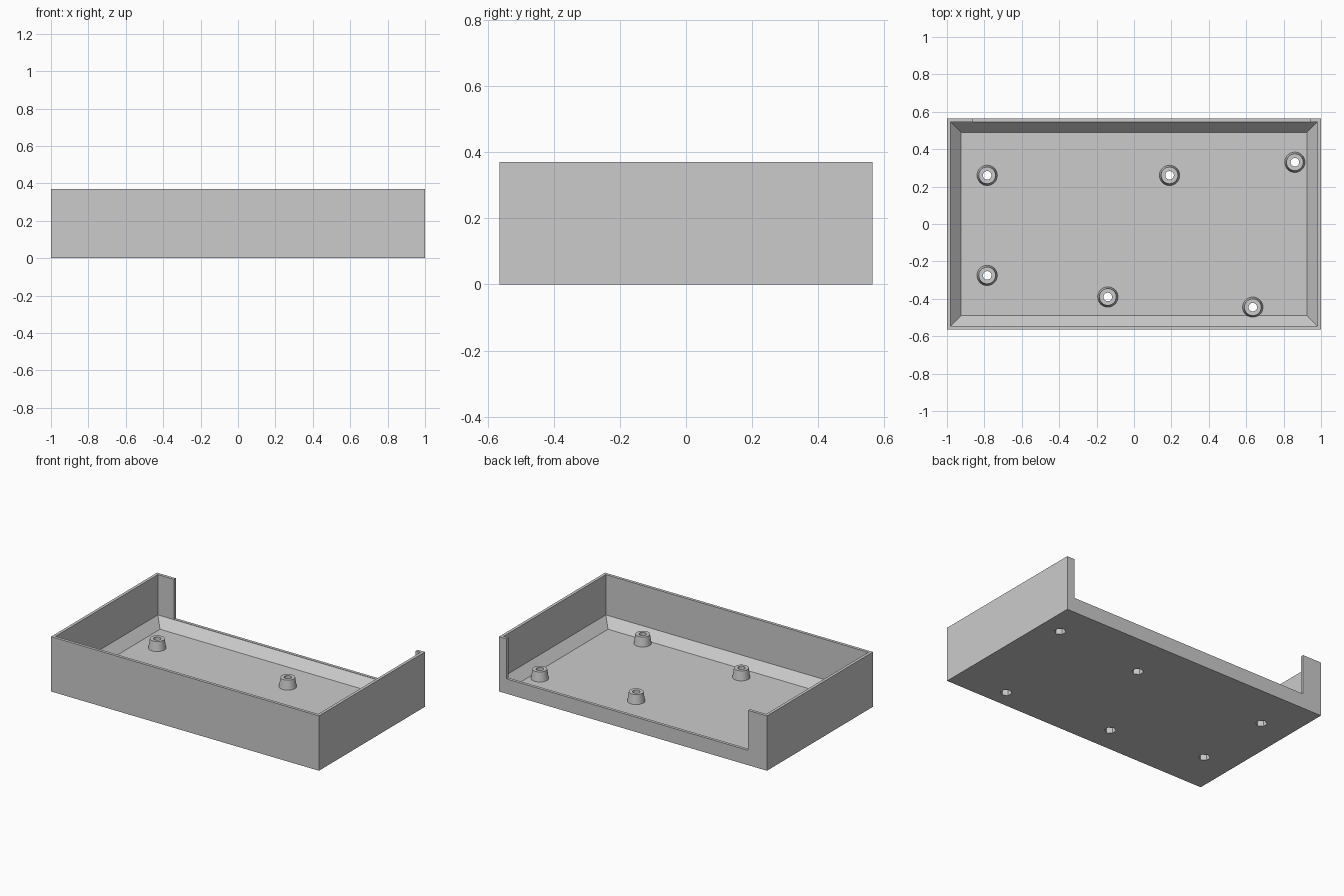
import bpy, bmesh, math
from mathutils import Matrix

cube = bpy.data.objects.get("Cube")
if cube:
    bpy.data.objects.remove(cube, do_unlink=True)

HALF_X, HALF_Y, HEIGHT = 1.0, 0.565, 0.37
WALL, FLOOR, LEDGE = 0.02, 0.037, 0.1
POSTS = [(-0.785, 0.26), (0.19, 0.26), (0.86, 0.33),
         (-0.785, -0.275), (-0.14, -0.39), (0.635, -0.445)]

grey = bpy.data.materials.new("light grey plastic")
grey.use_nodes = True
grey.diffuse_color = (0.6, 0.6, 0.6, 1)
grey.node_tree.nodes["Principled BSDF"].inputs["Base Color"].default_value = (0.6, 0.6, 0.6, 1)


def finish(bm, name):
    bmesh.ops.recalc_face_normals(bm, faces=bm.faces)
    mesh = bpy.data.meshes.new(name)
    bm.to_mesh(mesh)
    bm.free()
    mesh.materials.append(grey)
    obj = bpy.data.objects.new(name, mesh)
    bpy.context.collection.objects.link(obj)
    return obj


def columns(name, sides, r_low, r_high, low, high):
    """One tapered column at every post position."""
    bm = bmesh.new()
    for x, y in POSTS:
        bmesh.ops.create_cone(bm, cap_ends=True, segments=sides, radius1=r_low, radius2=r_high,
                              depth=high - low, matrix=Matrix.Translation((x, y, (low + high) / 2)))
    return finish(bm, name)


def combine(obj, other, operation):
    mod = obj.modifiers.new(other.name, 'BOOLEAN')
    mod.operation, mod.solver, mod.object = operation, 'EXACT', other
    bpy.context.view_layer.objects.active = obj
    bpy.ops.object.modifier_apply(modifier=mod.name)
    bpy.data.objects.remove(other, do_unlink=True)


# Open tray: rectangular rings from the outside bottom over the rim to the floor
bm = bmesh.new()
rings = []
for inset, z in [(0, 0), (0, HEIGHT), (WALL, HEIGHT), (WALL, LEDGE - 0.002), (0.075, FLOOR)]:
    x, y = HALF_X - inset, HALF_Y - inset
    rings.append([bm.verts.new((sx * x, sy * y, z))
                  for sx, sy in [(-1, -1), (1, -1), (1, 1), (-1, 1)]])
for a, b in zip(rings, rings[1:]):
    for i in range(4):
        j = (i + 1) % 4
        bm.faces.new((a[i], a[j], b[j], b[i]))
bm.faces.new(rings[0])
bm.faces.new(rings[-1])
tray = finish(bm, "tray")

# Wide opening in the back wall
left, right = -0.86, 0.945
bm = bmesh.new()
bmesh.ops.create_cube(bm, size=1, matrix=Matrix.Translation(((left + right) / 2, HALF_Y, LEDGE + 0.25))
                      @ Matrix.Diagonal((right - left, 0.08, 0.5, 1)))
combine(tray, finish(bm, "back_opening"), 'DIFFERENCE')

# Tapered screw posts, through bores and hexagonal nut pockets below
combine(tray, columns("screw_posts", 32, 0.057, 0.045, 0.02, LEDGE), 'UNION')
combine(tray, columns("screw_bores", 24, 0.023, 0.023, -0.1, 0.2), 'DIFFERENCE')
combine(tray, columns("nut_pockets", 6, 0.036, 0.036, -0.1, 0.04), 'DIFFERENCE')

bpy.ops.object.select_all(action='DESELECT')
tray.select_set(True)
bpy.context.view_layer.objects.active = tray
bpy.ops.object.shade_smooth_by_angle(angle=math.radians(25))
